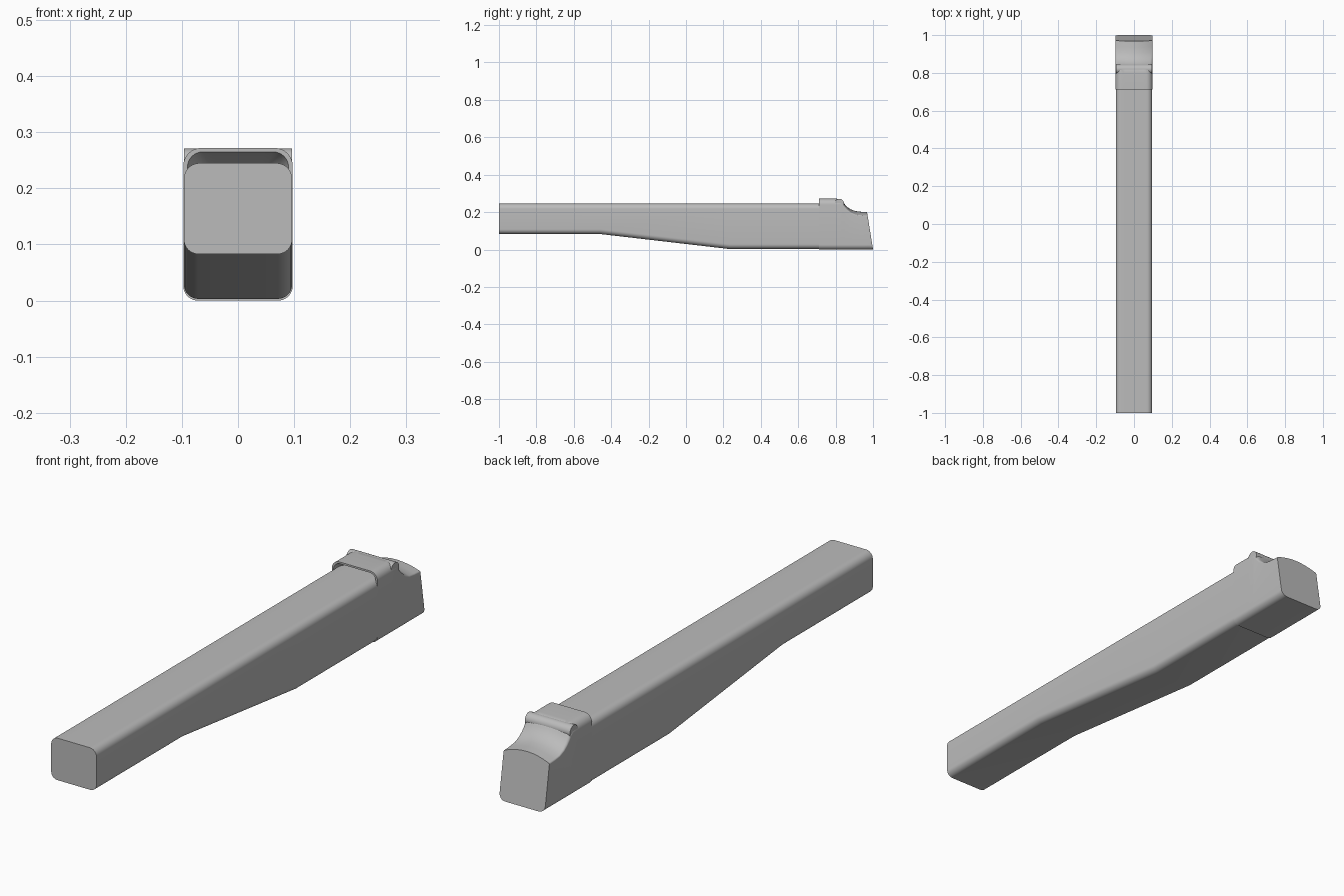
import bpy, bmesh, math
from mathutils import Matrix

cube = bpy.data.objects.get("Cube")
if cube:
    bpy.data.objects.remove(cube, do_unlink=True)

# One plain grey for the whole model
grey = bpy.data.materials.new("plain grey")
grey.use_nodes = True
colour = (0.5, 0.5, 0.5, 1)
grey.diffuse_color = colour
grey.node_tree.nodes["Principled BSDF"].inputs["Base Color"].default_value = colour


def ring(y, w, zb, zt, rb=0.026, rt=0.028, crown=0.0, lean=0.0, steps=8):
    """Rounded rectangle across the length, with optional crowned top and leaning plane."""
    pts = []
    for sx, top, start in ((1, False, -90), (1, True, 0), (-1, True, 90), (-1, False, 180)):
        r = rt if top else rb
        cx, cz = sx * (w - r), (zt - r if top else zb + r)
        for i in range(steps + 1):
            a = math.radians(start + 90 * i / steps)
            pts.append((cx + r * math.cos(a), cz + r * math.sin(a), top))
        if top and sx > 0:
            # extra points across the top so that it can be crowned
            for i in range(1, steps):
                pts.append(((w - r) * (1 - 2 * i / steps), zt, True))
    out = []
    for x, z, top in pts:
        if top:
            z -= crown * (x / w) ** 2
        out.append((x, y + lean * (1 - (z - zb) / (zt - zb)), z))
    return out


def finish(name, bm, angle=35):
    bmesh.ops.recalc_face_normals(bm, faces=bm.faces)
    mesh = bpy.data.meshes.new(name)
    bm.to_mesh(mesh)
    bm.free()
    mesh.materials.append(grey)
    ob = bpy.data.objects.new(name, mesh)
    bpy.context.collection.objects.link(ob)
    bpy.ops.object.select_all(action='DESELECT')
    ob.select_set(True)
    bpy.context.view_layer.objects.active = ob
    bpy.ops.object.shade_smooth_by_angle(angle=math.radians(angle))
    return ob


def loft(name, rings):
    bm = bmesh.new()
    rows = [[bm.verts.new(p) for p in r] for r in rings]
    for a, b in zip(rows, rows[1:]):
        for i in range(len(a)):
            j = (i + 1) % len(a)
            bm.faces.new((a[i], a[j], b[j], b[i]))
    bm.faces.new(rows[0])
    bm.faces.new(rows[-1])
    return finish(name, bm)


# Long beam with a deeper rear half
loft("beam", [ring(y, 0.0965, zb, 0.245) for y, zb in
              ((-1, 0.083), (-0.46, 0.083), (0.23, 0.003), (0.78, 0.003))])

# End cap: hollow lip over the beam, outer shell, scooped top and leaning rear face
lip = [ring(y, w, 0.007, zt, rt=0.027) for y, w, zt in
       ((0.77, 0.07, 0.235), (0.75, 0.08, 0.247), (0.73, 0.087, 0.258), (0.711, 0.09, 0.265))]
shell = [ring(0.711, 0.0975, 0, 0.272, rt=0.032), ring(0.80, 0.0975, 0, 0.272, rt=0.032)]
scoop = [ring(y, 0.0975, 0, zt, rt=rt, crown=c, lean=0.032 * max(0, (y - 0.85) / 0.118))
         for y, zt, rt, c in
         ((0.825, 0.270, 0.030, 0), (0.838, 0.260, 0.024, 0.003), (0.848, 0.243, 0.016, 0.008),
          (0.862, 0.228, 0.010, 0.013), (0.88, 0.215, 0.006, 0.017), (0.905, 0.206, 0.004, 0.02),
          (0.935, 0.202, 0.004, 0.02), (0.968, 0.200, 0.004, 0.02))]
loft("end_cap", lip + shell + scoop)

# Cross pin through the top of the cap
bm = bmesh.new()
bmesh.ops.create_cone(bm, cap_ends=True, segments=32, radius1=0.025, radius2=0.025, depth=0.192,
                      matrix=Matrix.Translation((0, 0.82, 0.246)) @ Matrix.Rotation(math.pi / 2, 4, 'Y'))
finish("cross_pin", bm)
